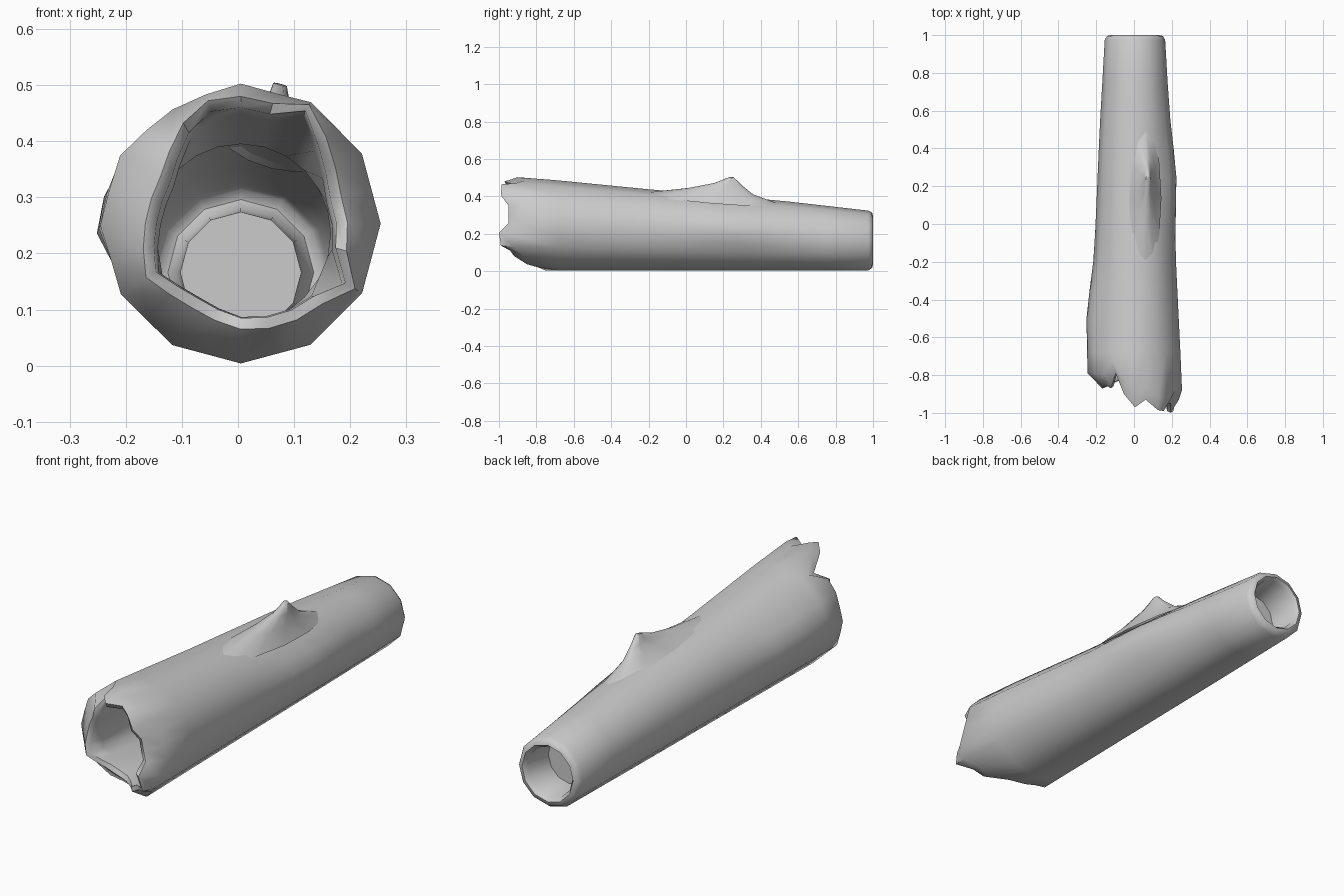
import bpy, bmesh
from math import sin, cos, pi, exp, radians, atan2

if "Cube" in bpy.data.objects:
    bpy.data.objects.remove(bpy.data.objects["Cube"])

N = 24  # columns; odd ones sit on the flats of a 12-sided log

# broken front lip: (y, radius), clockwise from the top
LIP = [(-.97, .21), (-.93, .205), (-.985, .235), (-.99, .2), (-.95, .18), (-.95, .17),
       (-.95, .175), (-1.0, .18), (-.99, .22), (-.94, .19), (-.92, .185), (-.86, .18),
       (-.82, .175), (-.82, .165), (-.83, .16), (-.85, .165), (-.87, .18), (-.87, .165),
       (-.86, .155), (-.86, .15), (-.86, .15), (-.87, .165), (-.79, .19), (-.9, .21)]
PROFILE = [(-1.0, .25), (-.85, .249), (-.2, .217), (.5, .187), (.975, .16), (1.1, .155)]


def radius(y):
    for (y0, r0), (y1, r1) in zip(PROFILE, PROFILE[1:]):
        if y <= y1:
            return r0 + (r1 - r0) * (y - y0) / (y1 - y0)
    return PROFILE[-1][1]


def bump(a, y, a0, y0, wa, wy, h):
    d = atan2(sin(a - a0), cos(a - a0))
    return h * exp(-(d / wa) ** 2 - ((y - y0) / wy) ** 2)


def point(k, y, r, zc):
    a = 2 * pi * k / N
    return (.005 + r * sin(a), y, zc + r * cos(a))


def bark(k, y):
    """Point on the outer surface, with the two side swellings."""
    a = 2 * pi * k / N
    r = radius(y)
    s = r * (cos(pi / 12) if k % 2 else 1)
    s += bump(a, y, radians(280), -.5, .4, .22, .03)
    s += bump(a, y, radians(80), .25, .4, .22, .026)
    return point(k, y, s, r + .004)


def flat(k, y, r, zc):
    return point(k, y, r * (cos(pi / 12) if k % 2 else 1), zc)


def finish(bm, name):
    bmesh.ops.recalc_face_normals(bm, faces=bm.faces)
    me = bpy.data.meshes.new(name)
    bm.to_mesh(me)
    bm.free()
    ob = bpy.data.objects.new(name, me)
    bpy.context.collection.objects.link(ob)
    bpy.ops.object.select_all(action='DESELECT')
    ob.select_set(True)
    bpy.context.view_layer.objects.active = ob
    bpy.ops.object.shade_smooth_by_angle(angle=radians(60))
    return ob


def loft(rings, cap_end):
    bm = bmesh.new()
    vs = [[bm.verts.new(p) for p in ring] for ring in rings]
    for a, b in zip(vs, vs[1:]):
        n = len(a)
        for i in range(n):
            bm.faces.new((a[i], a[(i + 1) % n], b[(i + 1) % n], b[i]))
    if cap_end:
        bm.faces.new(vs[-1])
    return bm


# hollow log: inner front wall, torn lip, bark, rounded back rim and back cup
K = range(N)
rings = [
    [point(k, -.55, .16, .235) for k in K],
    [point(k, LIP[k][0] + .09, LIP[k][1] - .012, .25) for k in K],
    [point(k, LIP[k][0] + .01, LIP[k][1] - .005, .255) for k in K],
    [point(k, LIP[k][0], min(LIP[k][1] + .015, .243), .255) for k in K],
    [bark(k, LIP[k][0] + .07) for k in K],
]
rings += [[bark(k, y) for k in K]
          for y in (-.68, -.5, -.35, -.2, -.05, .1, .25, .4, .55, .75, .975)]
rings += [[flat(k, y, r, .166) for k in K]
          for y, r in ((.995, .148), (1.0, .13), (.98, .115), (.84, .108))]
finish(loft(rings, True), "hollow_log")

# broken branch stub: a long ridge rising to a narrow tip
M = 12


def stub_ring(x, y0, y1, w, z0, z1):
    out = []
    for i in range(M):
        a = 2 * pi * i / M
        t = .5 + .5 * cos(a)
        px = x + w * sin(a)
        out.append((px, y0 + (y1 - y0) * t, z0 + (z1 - z0) * t - (px - .005) * .25))
    return out


stub = [stub_ring(.06, -.25, .52, .085, .43, .365),
        stub_ring(.065, .0, .36, .045, .458, .425),
        stub_ring(.072, .15, .3, .022, .488, .475),
        stub_ring(.075, .225, .255, .012, .517, .52)]
finish(loft(stub, True), "branch_stub")
